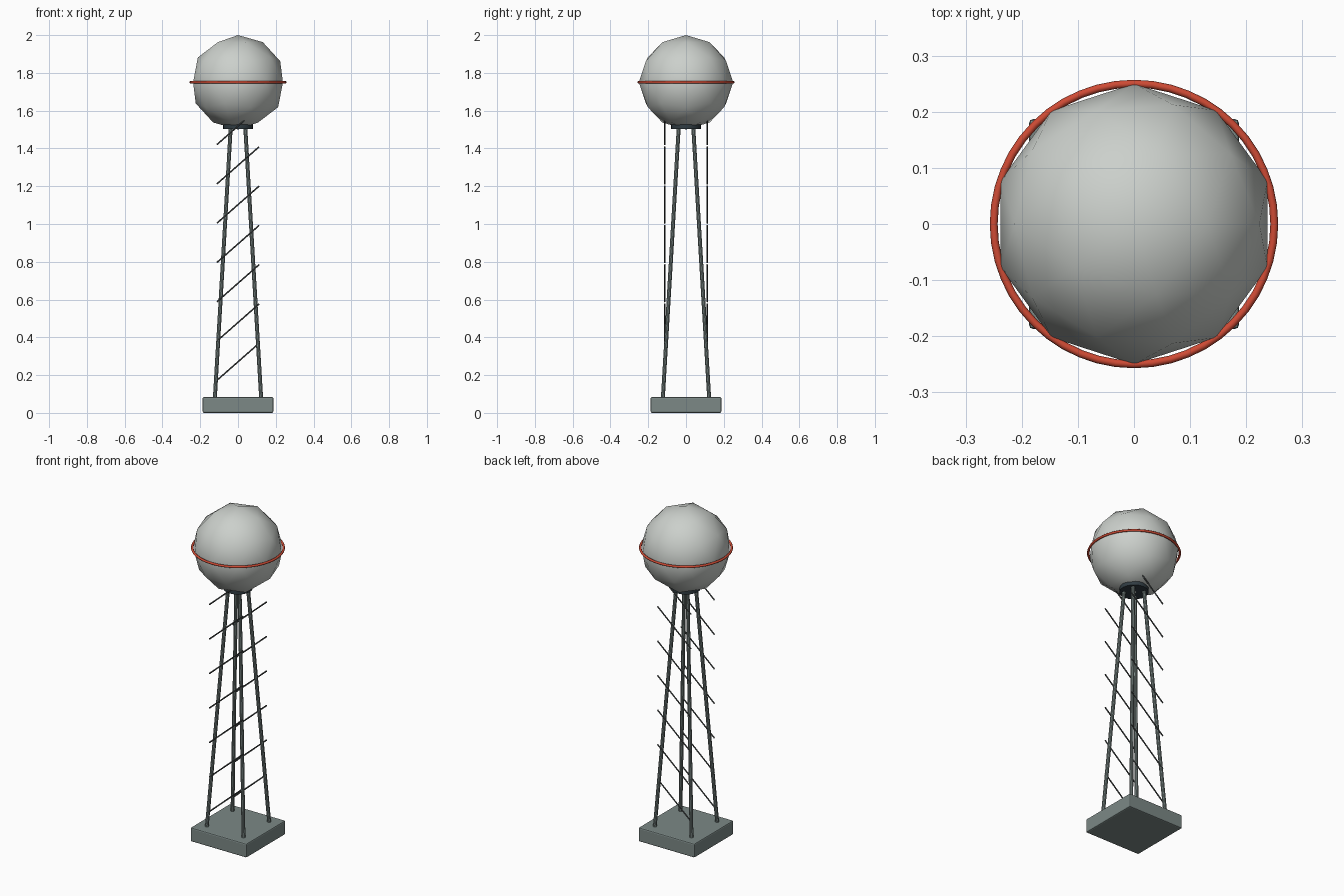
import bpy
from mathutils import Vector

cube = bpy.data.objects.get("Cube")
if cube:
    bpy.data.objects.remove(cube, do_unlink=True)


def material(name, color):
    mat = bpy.data.materials.new(name)
    mat.use_nodes = True
    rgba = (*color, 1)
    mat.diffuse_color = rgba
    mat.node_tree.nodes["Principled BSDF"].inputs["Base Color"].default_value = rgba
    return mat


tank_grey = material("pale grey", (0.60, 0.63, 0.60))
red = material("red", (0.62, 0.07, 0.035))
steel = material("steel grey", (0.20, 0.25, 0.24))
dark_steel = material("dark steel", (0.08, 0.09, 0.09))
collar_dark = material("blue black", (0.03, 0.045, 0.055))


def finish(name, mat, smooth=True):
    obj = bpy.context.object
    obj.name = name
    obj.data.materials.append(mat)
    if smooth:
        bpy.ops.object.shade_smooth_by_angle()
    return obj


def rod(name, start, end, radius, sides, mat):
    start, end = Vector(start), Vector(end)
    axis = end - start
    bpy.ops.mesh.primitive_cylinder_add(
        vertices=sides, radius=radius, depth=axis.length,
        location=(start + end) / 2, rotation=axis.to_track_quat("Z", "Y").to_euler())
    return finish(name, mat)


# Footing slab
bpy.ops.mesh.primitive_cube_add(size=1, location=(0, 0, 0.042))
slab = bpy.context.object
slab.scale = (0.374, 0.374, 0.084)
bpy.ops.object.transform_apply(location=False, rotation=False, scale=True)
finish("footing_slab", steel, smooth=False)
bevel = slab.modifiers.new("soft edges", "BEVEL")
bevel.width = 0.007
bevel.segments = 2

# Four legs leaning inward
for sx, side in ((-1, "right"), (1, "left")):
    for sy, end in ((-1, "front"), (1, "back")):
        rod(f"{end}_{side}_leg", (sx * 0.123, sy * 0.123, 0.07),
            (sx * 0.038, sy * 0.038, 1.52), 0.0105, 10, steel)

# Diagonal braces on the front and back
for y, end in ((-0.112, "front"), (0.112, "back")):
    for i in range(7):
        z = 0.172 + 0.208 * i
        rod(f"{end}_brace_{i + 1}", (-0.112, y, z), (0.112, y, z + 0.197),
            0.004, 6, dark_steel)

# Collar under the tank
bpy.ops.mesh.primitive_cylinder_add(vertices=20, radius=0.08, depth=0.028,
                                    location=(0, 0, 1.518))
finish("tank_collar", collar_dark)

# Faceted spherical tank, smoothly shaded
bpy.ops.mesh.primitive_ico_sphere_add(subdivisions=2, radius=0.25, location=(0, 0, 1.75))
tank = finish("tank", tank_grey, smooth=False)
tank.data.shade_smooth()

# Red band round the middle of the tank
bpy.ops.mesh.primitive_torus_add(major_segments=48, minor_segments=8, major_radius=0.25,
                                 minor_radius=0.007, location=(0, 0, 1.75))
finish("tank_band", red, smooth=False).data.shade_smooth()
